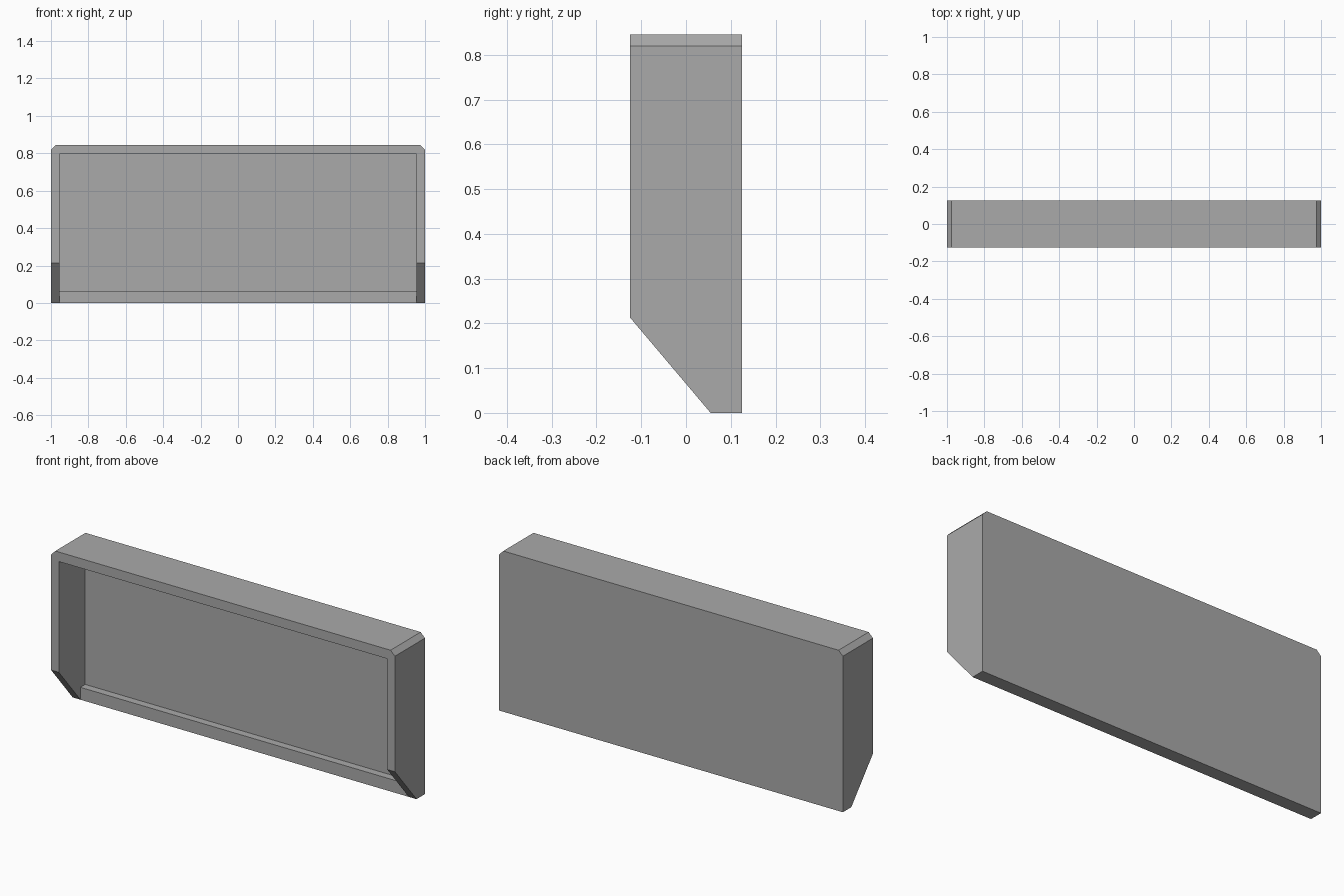
import bpy
import bmesh
from mathutils import Vector

cube = bpy.data.objects.get("Cube")
if cube:
    bpy.data.objects.remove(cube, do_unlink=True)

GREY = (0.4, 0.4, 0.4, 1.0)
grey = bpy.data.materials.new("plain grey")
grey.use_nodes = True
grey.diffuse_color = GREY
grey.node_tree.nodes["Principled BSDF"].inputs["Base Color"].default_value = GREY

W, IN_W = 1.0, 0.955          # outer and inner half widths
H, IN_H = 0.845, 0.795        # outer and inner heights
FRONT, BACK = -0.125, 0.125
FOOT_Y, SLOPE_Z = 0.055, 0.213
BEVEL = 0.025
RAIL_H, PANEL_Y = 0.065, 0.095


def finish(name, bm):
    bmesh.ops.recalc_face_normals(bm, faces=bm.faces)
    mesh = bpy.data.meshes.new(name)
    bm.to_mesh(mesh)
    bm.free()
    mesh.materials.append(grey)
    obj = bpy.data.objects.new(name, mesh)
    bpy.context.collection.objects.link(obj)
    return obj


def prism(outline, y0, y1):
    """Extrude an (x, z) outline from y0 to y1."""
    bm = bmesh.new()
    face = bm.faces.new([bm.verts.new((x, y0, z)) for x, z in outline])
    new = bmesh.ops.extrude_face_region(bm, geom=[face])["geom"]
    verts = [v for v in new if isinstance(v, bmesh.types.BMVert)]
    bmesh.ops.translate(bm, verts=verts, vec=(0, y1 - y0, 0))
    return bm


def box(name, half_width, y0, y1, z0, z1):
    outline = [(-half_width, z0), (half_width, z0), (half_width, z1), (-half_width, z1)]
    return finish(name, prism(outline, y0, y1))


# Surround: two sides and a top with clipped corners
half = [(IN_W, IN_H), (IN_W, 0), (W, 0), (W, H - BEVEL), (W - BEVEL, H)]
bm = prism(half + [(-x, z) for x, z in reversed(half)], FRONT, BACK)

# Slanted lower front of the sides
normal = Vector((0, -SLOPE_Z, FRONT - FOOT_Y))
cut = bmesh.ops.bisect_plane(
    bm, geom=bm.verts[:] + bm.edges[:] + bm.faces[:],
    plane_co=(0, FOOT_Y, 0), plane_no=normal, clear_outer=True)
rim = [e for e in cut["geom_cut"] if isinstance(e, bmesh.types.BMEdge)]
bmesh.ops.edgeloop_fill(bm, edges=rim)
finish("surround", bm)

# Back panel and the low rail along its foot
box("back_panel", IN_W, PANEL_Y, BACK, RAIL_H, IN_H)
box("bottom_rail", IN_W, FOOT_Y, BACK, 0, RAIL_H)
